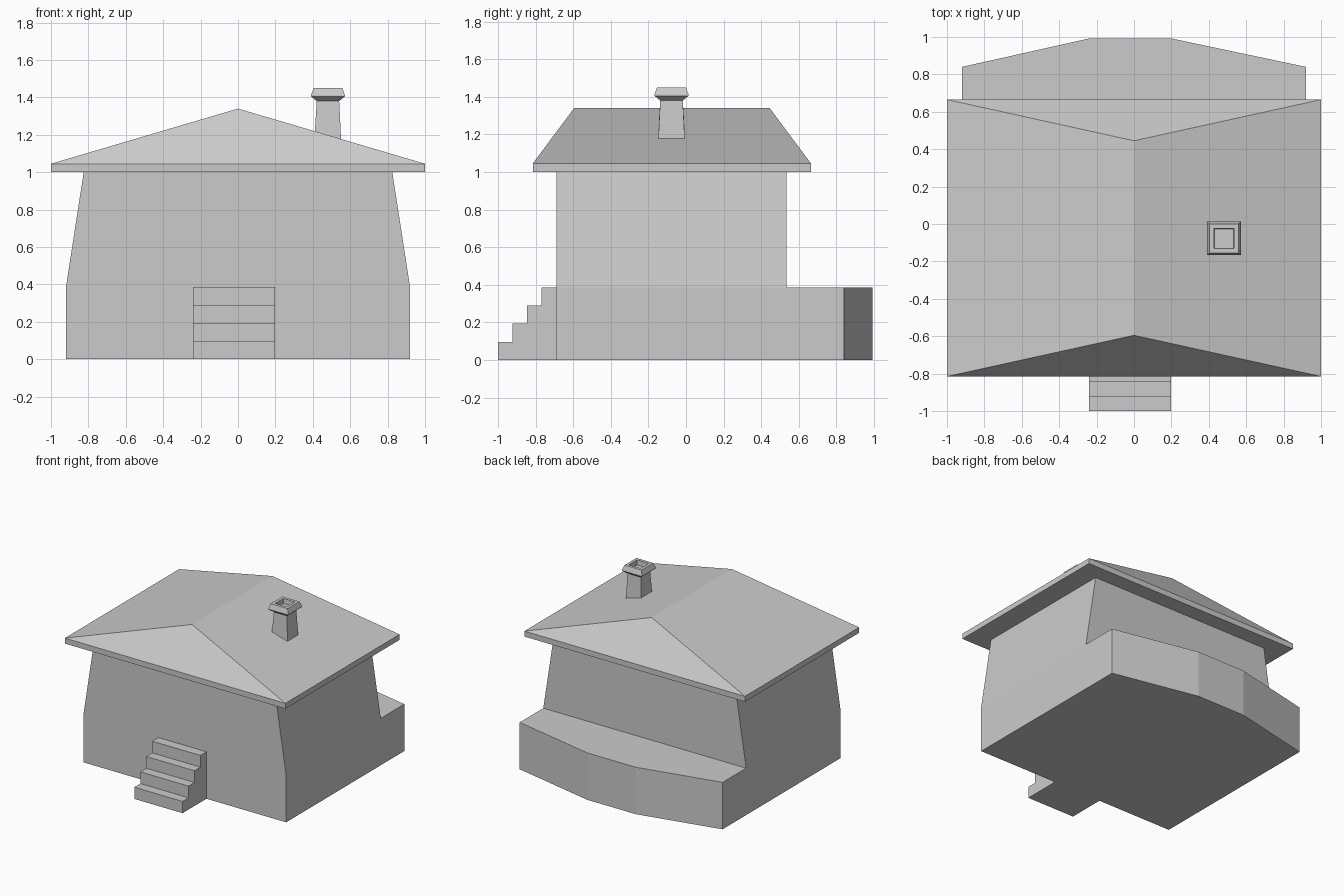
import bpy, bmesh

if "Cube" in bpy.data.objects:
    bpy.data.objects.remove(bpy.data.objects["Cube"])


def loft(name, rings, cap_start=True, cap_end=True, closed=True, extra=()):
    """Skin a list of equal-length point rings; extra = additional polygons."""
    bm = bmesh.new()
    vs = [[bm.verts.new(p) for p in r] for r in rings]
    n = len(rings[0])
    for a, b in zip(vs, vs[1:]):
        for i in range(n if closed else n - 1):
            j = (i + 1) % n
            bm.faces.new((a[i], a[j], b[j], b[i]))
    if cap_start:
        bm.faces.new(vs[0][::-1])
    if cap_end:
        bm.faces.new(vs[-1])
    for poly in extra:
        bm.faces.new([bm.verts.new(p) for p in poly])
    bmesh.ops.remove_doubles(bm, verts=bm.verts[:], dist=1e-4)
    bmesh.ops.recalc_face_normals(bm, faces=bm.faces[:])
    me = bpy.data.meshes.new(name)
    bm.to_mesh(me)
    bm.free()
    ob = bpy.data.objects.new(name, me)
    bpy.context.collection.objects.link(ob)
    return ob


def rect(x0, x1, y0, y1, z):
    return [(x0, y0, z), (x1, y0, z), (x1, y1, z), (x0, y1, z)]


# Foundation with faceted rear terrace
F, B, T = -0.69, 0.535, 0.385
plan = [(-0.92, F), (0.92, F), (0.92, B), (0.92, 0.84),
        (0.2, 0.992), (-0.24, 0.992), (-0.92, 0.84), (-0.92, B)]
loft("foundation", [[(x, y, z) for x, y in plan] for z in (0, T)],
     cap_end=False, extra=[[(x, y, T) for x, y in plan[2:]]])

# Tapered upper walls
loft("walls", [rect(-0.92, 0.92, F, B, T), rect(-0.825, 0.825, F, B, 1.0)],
     cap_start=False, cap_end=False)

# Hipped roof with thin eaves
ridge = [(0, -0.595, 1.34)] * 2 + [(0, 0.445, 1.34)] * 2
loft("roof", [rect(-1, 1, -0.815, 0.665, 1.0),
              rect(-1, 1, -0.815, 0.665, 1.045), ridge], cap_end=False)

# Front steps
edges = [-1.0, -0.922, -0.845, -0.768, F]
profile = [(edges[0], 0)]
for i in range(4):
    z = T * (i + 1) / 4
    profile += [(edges[i], z), (edges[i + 1], z)]
profile = profile[::-1] + [(F, 0)]
loft("front_steps", [[(x, y, z) for y, z in profile] for x in (-0.24, 0.197)],
     closed=False)

# Chimney: shaft base follows roof slope, flared cap, recessed flue
CX, CY = 0.481, -0.077


def square(h, z):
    return rect(CX - h, CX + h, CY - h, CY + h, z)


foot = [(x, y, 1.34 - 0.295 * x) for x, y, _ in square(0.07, 0)]
loft("chimney", [foot] + [square(h, z) for h, z in (
    (0.06, 1.38), (0.09, 1.405), (0.09, 1.413), (0.077, 1.45),
    (0.053, 1.45), (0.05, 1.41))], cap_start=False)
